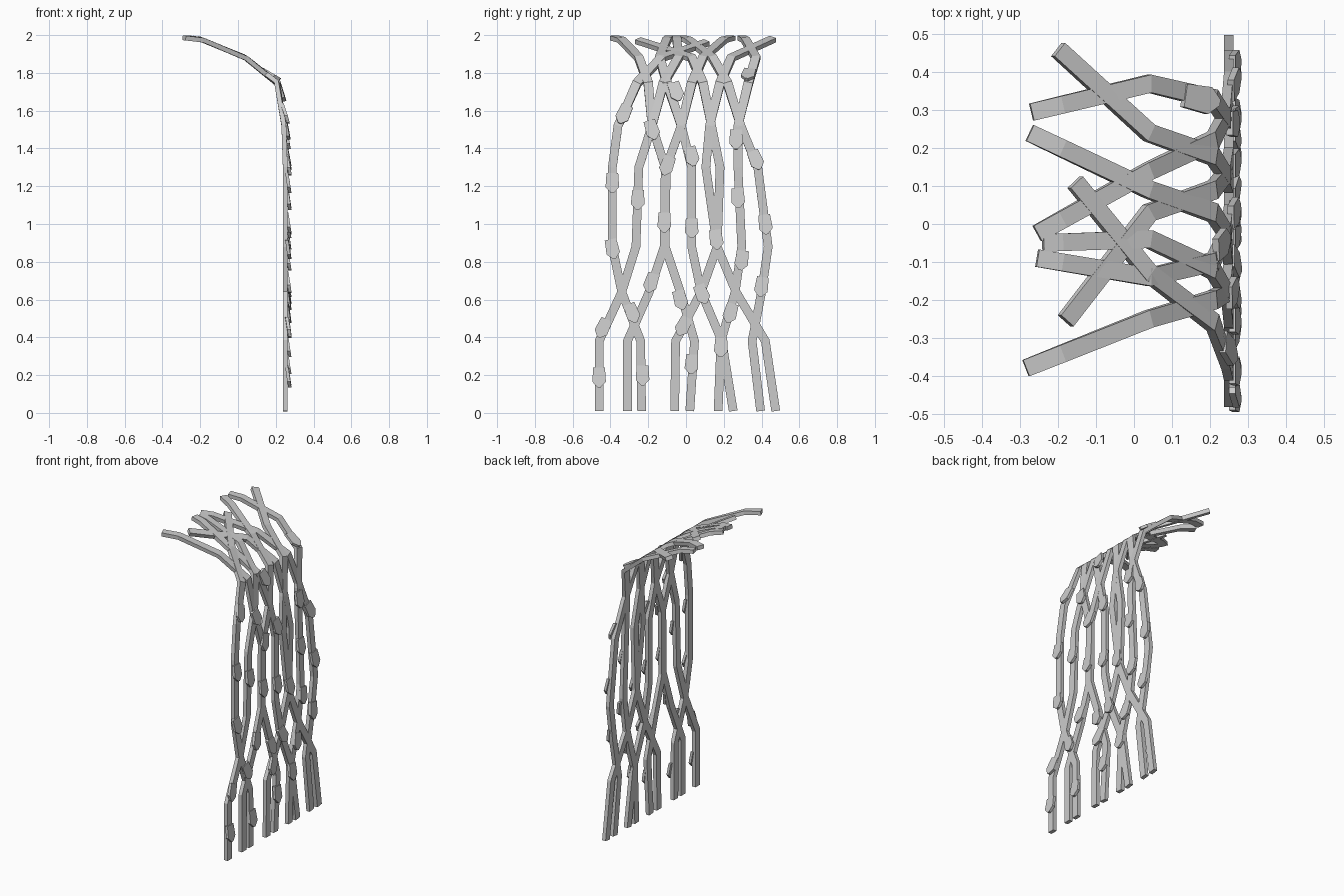
import bpy, bmesh
from mathutils import Vector

if "Cube" in bpy.data.objects:
    bpy.data.objects.remove(bpy.data.objects["Cube"])

# Shared side profile (x, z) that every vine follows, up the wall and over the top
LEVELS = [(.25, .01), (.25, .38), (.25, .64), (.25, .88), (.25, 1.3), (.243, 1.52),
          (.208, 1.745), (.04, 1.88)]
KINK = (-.19, 1.975)

# Sideways position at each level, then the tip as (x, y)
VINES = [
    ([-.46, -.46, -.34, -.265, -.25, -.18, -.12, -.04], (-.24, -.05)),
    ([-.31, -.31, -.195, -.115, -.11, -.18, -.20, -.25], (-.285, -.38)),
    ([-.235, -.24, -.34, -.39, -.39, -.36, -.26, -.13], (-.155, .11)),
    ([-.06, -.055, .08, .165, .18, .135, .09, .03], (-.18, -.255)),
    ([.02, .045, -.03, -.11, -.105, -.025, .03, .09], (-.275, .24)),
    ([.17, .185, .26, .295, .275, .275, .33, .37], (-.27, .295)),
    ([.25, .19, .08, .03, .03, -.025, -.10, -.14], (-.255, -.09)),
    ([.395, .35, .40, .435, .38, .29, .22, .14], (-.255, -.025)),
    ([.475, .42, .265, .165, .105, .125, .18, .24], (-.20, .46)),
]

# Leaf positions (y, z) on the hanging part
LEAVES = [(-.46, .19), (-.44, .45), (-.39, .87), (-.39, 1.22), (-.33, 1.58), (-.23, .20),
          (-.285, .53), (-.185, .69), (-.115, 1.01), (-.10, 1.31), (-.255, 1.13),
          (-.18, 1.5), (-.053, 1.7), (.03, 1.36), (.03, .98), (-.03, .60), (-.015, .46),
          (.03, .26), (.085, .63), (.16, .92), (.265, 1.45), (.275, 1.14), (.295, .81),
          (.235, .53), (.185, .35), (.37, 1.34), (.42, 1.0), (.40, .67), (.33, 1.78)]

Y = Vector((0, 1, 0))
W, T = .023, .0125          # half width and half thickness of a vine


def finish(name, bm):
    bmesh.ops.recalc_face_normals(bm, faces=bm.faces)
    me = bpy.data.meshes.new(name)
    bm.to_mesh(me)
    bm.free()
    ob = bpy.data.objects.new(name, me)
    bpy.context.collection.objects.link(ob)


def vine_path(ys, tip):
    pts = [Vector((x, y, z)) for (x, z), y in zip(LEVELS, ys)]
    x0, z0 = LEVELS[-1]
    tx, ty = tip
    if tx < KINK[0] - .02:
        f = (x0 - KINK[0]) / (x0 - tx)
        pts.append(Vector((KINK[0], ys[-1] + (ty - ys[-1]) * f, KINK[1])))
        tz = 1.985
    else:
        tz = z0 + (KINK[1] - z0) * (x0 - tx) / (x0 - KINK[0])
    pts.append(Vector((tx, ty, tz)))
    return pts


def vine(name, pts):
    # Flat rectangular strip swept along the path with mitred joints
    bm = bmesh.new()
    rings = []
    for i, p in enumerate(pts):
        a = (p - pts[max(i - 1, 0)]).normalized()
        b = (pts[min(i + 1, len(pts) - 1)] - p).normalized()
        t = (a + b).normalized()
        n = Y.cross(t).normalized()
        s = t.cross(n).normalized()
        k = 1 / max(.8, t.dot(b if b.length else a))
        rings.append([bm.verts.new(p + s * u * W * k + n * v * T)
                      for u, v in ((-1, -1), (1, -1), (1, 1), (-1, 1))])
    for r, q in zip(rings, rings[1:]):
        for j in range(4):
            bm.faces.new((r[j], r[j - 1], q[j - 1], q[j]))
    bm.faces.new(rings[0])
    bm.faces.new(rings[-1])
    finish(name, bm)


def leaf(name, y, z, paths):
    # Align to the nearest vine segment
    best = None
    for pts in paths:
        for a, b in zip(pts, pts[1:]):
            if a.z <= z <= b.z:
                p = a.lerp(b, (z - a.z) / (b.z - a.z))
                if best is None or abs(p.y - y) < best[0]:
                    best = (abs(p.y - y), p, (b - a).normalized())
    _, p, t = best
    n = Y.cross(t).normalized()
    s = t.cross(n)
    p = Vector((p.x, y, p.z))
    # Shield-shaped plate whose lower point lifts off the vine
    bm = bmesh.new()
    lo, hi = [], []
    for u, v, h in ((-.031, .05, .017), (.031, .05, .017), (.036, -.025, .028),
                    (.008, -.055, .033), (-.008, -.055, .033), (-.036, -.025, .028)):
        lo.append(bm.verts.new(p + s * u + t * v + n * (h - .017)))
        hi.append(bm.verts.new(p + s * u + t * v + n * h))
    bm.faces.new(lo)
    bm.faces.new(hi)
    for j in range(6):
        bm.faces.new((lo[j], lo[j - 1], hi[j - 1], hi[j]))
    finish(name, bm)


paths = [vine_path(*v) for v in VINES]
for i, pts in enumerate(paths):
    vine(f"vine_{i + 1}", pts)
for i, (y, z) in enumerate(LEAVES):
    leaf(f"leaf_{i + 1}", y, z, paths)
